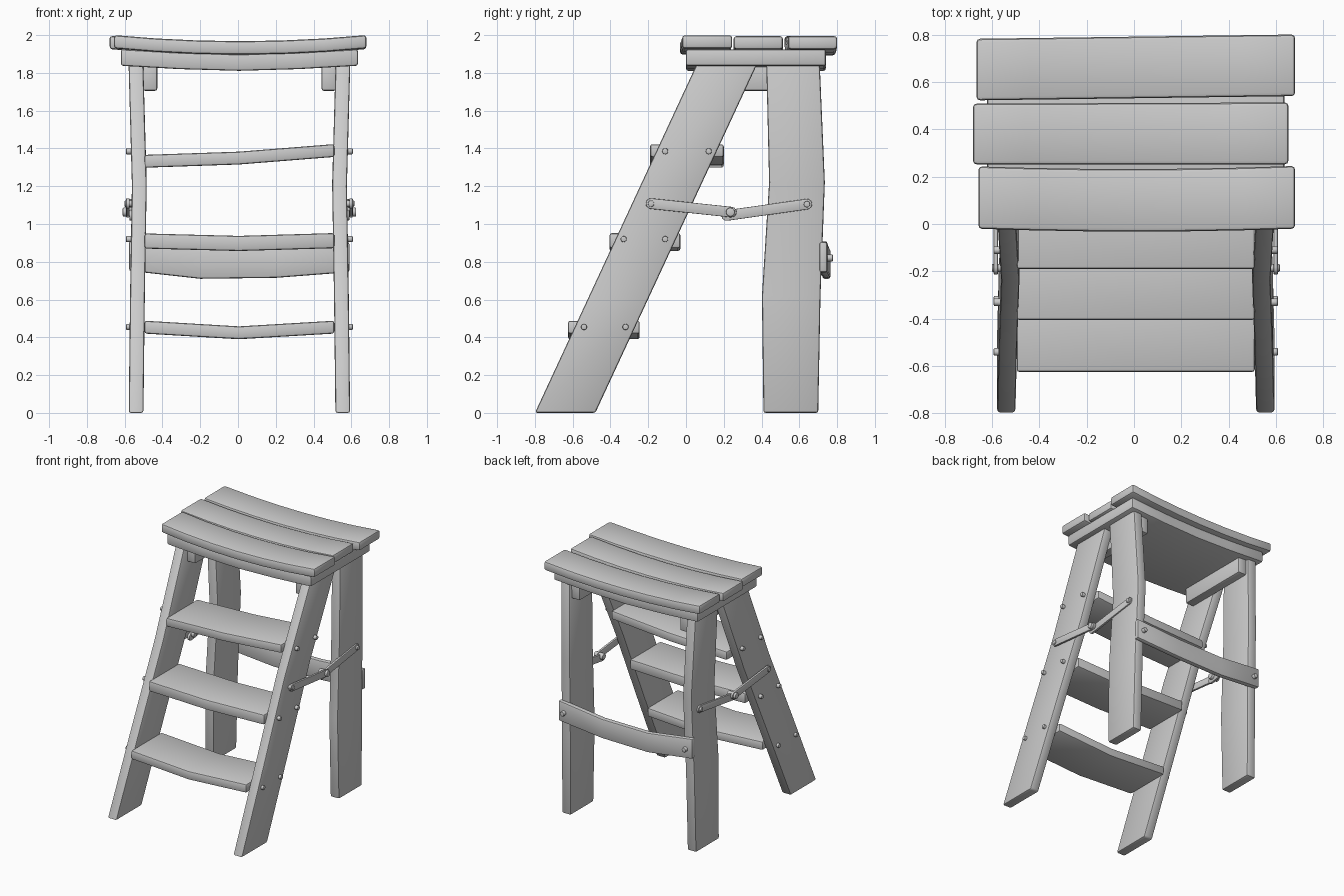
import bpy, bmesh, math
from mathutils import Vector, Matrix

if "Cube" in bpy.data.objects:
    bpy.data.objects.remove(bpy.data.objects["Cube"])

CX = 0.0075  # side parts mirror about this x


def finish(name, bm, bevel):
    """Round the hard edges, then smooth shade."""
    bmesh.ops.recalc_face_normals(bm, faces=bm.faces)
    if bevel:
        hard = [e for e in bm.edges if e.calc_face_angle(0) > math.radians(40)]
        bmesh.ops.bevel(bm, geom=hard, offset=bevel, segments=2, profile=0.5, affect='EDGES')
        bmesh.ops.recalc_face_normals(bm, faces=bm.faces)
    me = bpy.data.meshes.new(name)
    bm.to_mesh(me)
    bm.free()
    ob = bpy.data.objects.new(name, me)
    bpy.context.collection.objects.link(ob)
    bpy.ops.object.select_all(action='DESELECT')
    ob.select_set(True)
    bpy.context.view_layer.objects.active = ob
    bpy.ops.object.shade_smooth_by_angle(angle=math.radians(40))
    return ob


def loft(name, rings, bevel=0.012):
    """Skin a row of equal point rings and cap both ends."""
    bm = bmesh.new()
    rows = [[bm.verts.new(p) for p in r] for r in rings]
    n = len(rows[0])
    for a, b in zip(rows, rows[1:]):
        for i in range(n):
            j = (i + 1) % n
            bm.faces.new((a[i], a[j], b[j], b[i]))
    bm.faces.new(rows[0])
    bm.faces.new(rows[-1])
    return finish(name, bm, bevel)


def plank(name, stations, bevel=0.012):
    """Board along x; each station is (x, y0, y1, z0, z1)."""
    return loft(name, [[(x, y0, z0), (x, y1, z0), (x, y1, z1), (x, y0, z1)]
                       for x, y0, y1, z0, z1 in stations], bevel)


def post(name, s, stations):
    """Upright board; each station is (z, mid x, y0, y1)."""
    rings = []
    for z, x, y0, y1 in stations:
        a, b = CX + s * (x - 0.039), CX + s * (x + 0.039)
        rings.append([(a, y0, z), (b, y0, z), (b, y1, z), (a, y1, z)])
    return loft(name, rings)


def peg(name, a, b, r):
    a, b = Vector(a), Vector(b)
    q = (b - a).to_track_quat('Z', 'Y').to_matrix().to_4x4()
    bm = bmesh.new()
    bmesh.ops.create_cone(bm, cap_ends=True, segments=12, radius1=r, radius2=r,
                          depth=(b - a).length, matrix=Matrix.Translation((a + b) / 2) @ q)
    return finish(name, bm, r * 0.25)


def link(name, s, p, q, x0, x1, r=0.028):
    """Flat bar with round ends between two (y, z) points."""
    p, q = Vector(p), Vector(q)
    ang = math.atan2(q.y - p.y, q.x - p.x)
    prof = []
    for c, base in ((q, ang - math.pi / 2), (p, ang + math.pi / 2)):
        for i in range(7):
            t = base + math.pi * i / 6
            prof.append((c.x + r * math.cos(t), c.y + r * math.sin(t)))
    return loft(name, [[(CX + s * x, y, z) for y, z in prof] for x in (x0, x1)], 0.004)


# Sagging seat slats: left x, y0, y1, then right x, y0, y1
slats = [(-0.657, -0.02, 0.243, 0.68, -0.02, 0.245, 0.0),
         (-0.68, 0.252, 0.508, 0.652, 0.252, 0.513, -0.004),
         (-0.665, 0.522, 0.782, 0.68, 0.54, 0.80, -0.004)]
for n, (xa, a0, a1, xb, b0, b1, dz) in enumerate(slats):
    st = []
    for i in range(7):
        t = i / 6
        sag = 1 - (2 * t - 1) ** 2
        bow = 0.012 * sag if n < 1 else 0
        st.append((xa + (xb - xa) * t, a0 + (b0 - a0) * t - bow, a1 + (b1 - a1) * t - bow,
                   1.93 - 0.033 * sag + dz, 2.0 - 0.032 * sag + dz))
    plank(f"seat_slat_{n + 1}", st, 0.015)

# Board below the slats
plank("seat_base", [(x, 0.0, 0.74, 1.838 - d, 1.925 - d) for x, d in
                    ((-0.62, 0), (-0.31, 0.018), (0.005, 0.027), (0.32, 0.018), (0.635, 0))])

# Steps: y0, y1, then bottom height at left, middle, right
steps = [(-0.625, -0.245, 0.42, 0.39, 0.42), (-0.405, -0.03, 0.87, 0.857, 0.872),
         (-0.19, 0.20, 1.298, 1.315, 1.355)]
for n, (y0, y1, za, zm, zb) in enumerate(steps):
    th = 0.08 if n == 1 else 0.068
    plank(f"step_{n + 1}", [(-0.495, y0, y1, za, za + th), (0.005, y0, y1, zm, zm + th),
                            (0.51, y0, y1, zb, zb + th)])

# Bar across the back legs
plank("rear_crossbar", [(-0.577, 0.705, 0.748, 0.752, 0.91), (-0.2, 0.722, 0.765, 0.71, 0.865),
                        (0.2, 0.722, 0.765, 0.715, 0.868), (0.59, 0.705, 0.748, 0.745, 0.905)])

for s, side in ((-1, "left"), (1, "right")):
    # Legs
    bends = ((0, 0.547), (0.6, 0.54), (1.2, 0.53), (1.85, 0.548))
    post(f"front_leg_{side}", s, [(z, x, -0.8 + 0.464 * z, -0.48 + 0.464 * z) for z, x in bends])
    post(f"back_leg_{side}", s, [(0, 0.547, 0.41, 0.70), (0.62, 0.54, 0.402, 0.712),
                                 (1.22, 0.53, 0.44, 0.735), (1.85, 0.548, 0.425, 0.708)])
    # Rail joining leg tops under the seat
    xs = sorted((CX + s * 0.435, CX + s * 0.512))
    plank(f"top_rail_{side}", [(x, 0.08, 0.69, 1.705, 1.85) for x in xs])
    # Step pegs
    for n, (y, z) in enumerate(((-0.54, 0.455), (-0.32, 0.455), (-0.33, 0.92),
                                (-0.11, 0.92), (-0.11, 1.385), (0.12, 1.385))):
        peg(f"step_peg_{side}_{n + 1}", (CX + s * 0.53, y, z), (CX + s * 0.6, y, z), 0.016)
    # Folding brace and its bolts
    link(f"front_brace_{side}", s, (-0.185, 1.108), (0.24, 1.063), 0.582, 0.6)
    link(f"back_brace_{side}", s, (0.215, 1.045), (0.64, 1.105), 0.563, 0.582)
    for n, (y, z, x, r) in enumerate(((-0.185, 1.108, 0.608, 0.017), (0.235, 1.063, 0.618, 0.024),
                                      (0.64, 1.105, 0.596, 0.017))):
        peg(f"brace_bolt_{side}_{n + 1}", (CX + s * 0.54, y, z), (CX + s * x, y, z), r)
    # Crossbar bolt
    peg(f"crossbar_bolt_{side}", (CX + s * 0.53, 0.7, 0.82), (CX + s * 0.53, 0.778, 0.82), 0.018)
